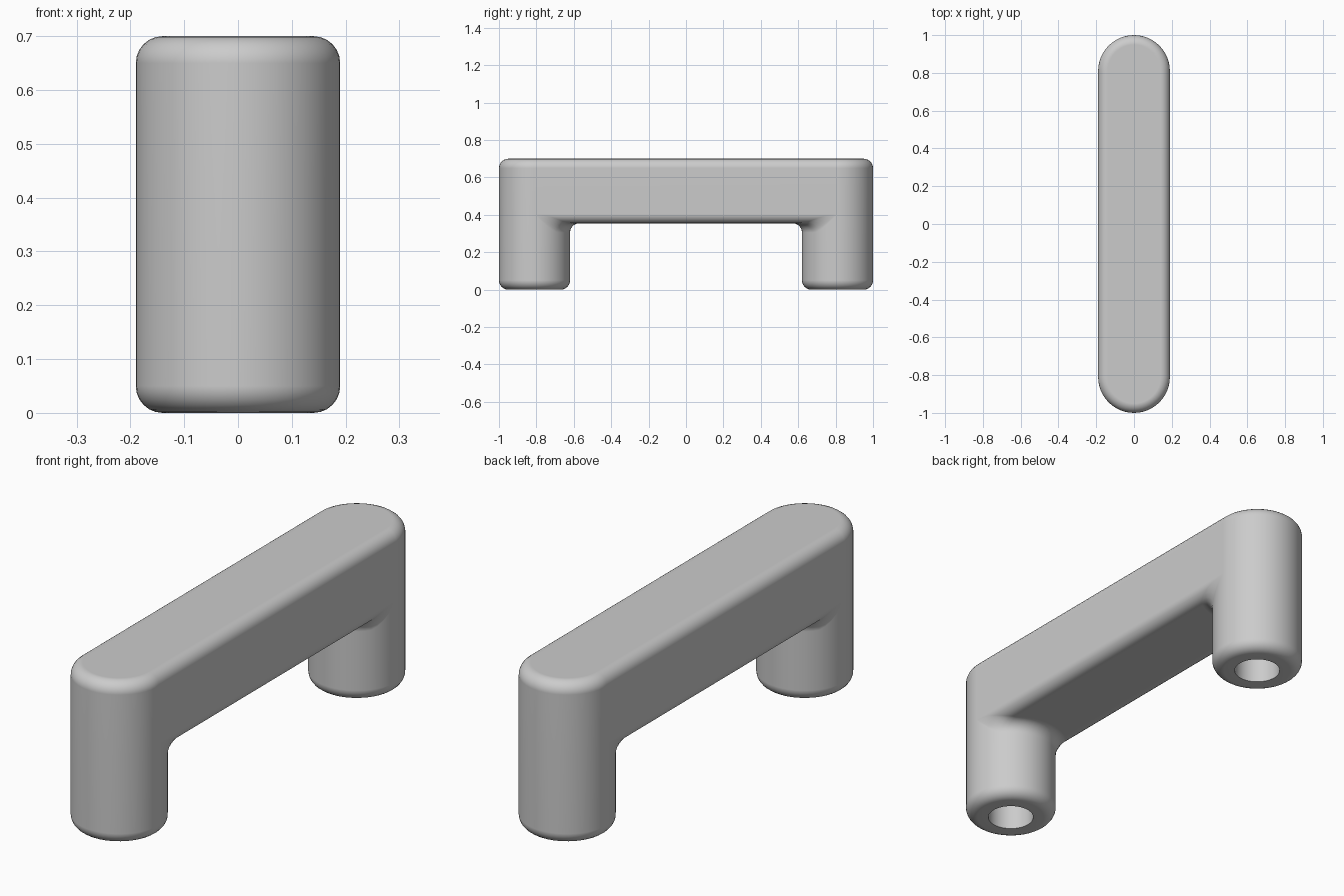
import bpy, bmesh
from math import sin, cos, pi, sqrt

cube = bpy.data.objects.get("Cube")
if cube:
    bpy.data.objects.remove(cube)

R, F, TOP, UNDER = 0.19, 0.05, 0.70, 0.355    # leg radius, edge radius, heights
LEG_Y = 1 - R
HOLE_R, HOLE_DEPTH = 0.095, 0.35
HALF, ARC = 24, 6                             # steps per half circle, per edge round
EDGE_Z = UNDER + F

bm = bmesh.new()


def grid(rows, closed=False):
    """Skin a list of equally long point rows."""
    rows = [[bm.verts.new(p) for p in row] for row in rows]
    n = len(rows[0])
    for a, b in zip(rows, rows[1:]):
        for i in range(n if closed else n - 1):
            j = (i + 1) % n
            bm.faces.new((a[i], a[j], b[j], b[i]))
    return rows


def ring(radius, z, side):
    """Full circle around one leg."""
    steps = [pi * i / HALF for i in range(2 * HALF)]
    return [(radius * cos(t), side * (LEG_Y + radius * sin(t)), z) for t in steps]


def stadium(radius, z):
    """Outline of the bar, from one rounded end to the other."""
    half = [pi * i / HALF for i in range(HALF + 1)]
    back = [(radius * cos(t), LEG_Y + radius * sin(t), z) for t in half]
    return back + [(-x, -y, z) for x, y, z in back]


def inner_column(x, side):
    """Inner leg wall rising through the fillet to the underside of the bar."""
    u = min(max((abs(x) - (R - F)) / F, 0), 1)
    f = F * sqrt(1 - u * u)
    ceiling = EDGE_Z - f
    points = [(x, side * (LEG_Y - sqrt(max(R * R - x * x, 0))), F)]
    for k in range(ARC + 1):
        t = pi / 2 * k / ARC
        r = R + f * (1 - cos(t))
        y = LEG_Y - sqrt(max(r * r - x * x, 0))
        points.append((x, side * y, ceiling - f * (1 - sin(t))))
    return points


# Rounded top of the bar
arc = [pi / 2 * k / ARC for k in range(ARC + 1)]
top = grid([stadium(R - F + F * cos(t), TOP - F + F * sin(t)) for t in arc], True)
bm.faces.new(top[-1])

# Flat long sides of the bar
for x in (-R, R):
    grid([[(x, -LEG_Y, z), (x, LEG_Y, z)] for z in (EDGE_Z, TOP - F)])

# Inner walls of both legs, fillets and underside in one sweep
xs = [R * sin(pi * (i / HALF - 0.5)) for i in range(HALF + 1)]
grid([inner_column(x, -1) + inner_column(x, 1)[::-1] for x in xs])

for side in (-1, 1):
    # Outer half of the leg, running up the end of the bar
    grid([ring(R, z, side)[:HALF + 1] for z in (F, EDGE_Z, TOP - F)])
    # Rounded foot and screw hole
    rows = [ring(R - F + F * cos(t), F - F * sin(t), side) for t in arc]
    rows += [ring(HOLE_R, 0, side), ring(HOLE_R, HOLE_DEPTH, side)]
    bm.faces.new(grid(rows, True)[-1])

bmesh.ops.remove_doubles(bm, verts=bm.verts, dist=0.0002)
bmesh.ops.recalc_face_normals(bm, faces=bm.faces)

mesh = bpy.data.meshes.new("pull_handle")
bm.to_mesh(mesh)
bm.free()
handle = bpy.data.objects.new("pull_handle", mesh)
bpy.context.collection.objects.link(handle)

# Plain grey finish
grey = bpy.data.materials.new("light_grey")
grey.use_nodes = True
color = (0.6, 0.6, 0.6, 1)
grey.diffuse_color = color
grey.node_tree.nodes["Principled BSDF"].inputs["Base Color"].default_value = color
mesh.materials.append(grey)

# Smooth shading with crisp hole rims
bpy.ops.object.select_all(action="DESELECT")
handle.select_set(True)
bpy.context.view_layer.objects.active = handle
bpy.ops.object.shade_smooth_by_angle(angle=pi / 5)
weighted = handle.modifiers.new("even_shading", "WEIGHTED_NORMAL")
weighted.keep_sharp = True
